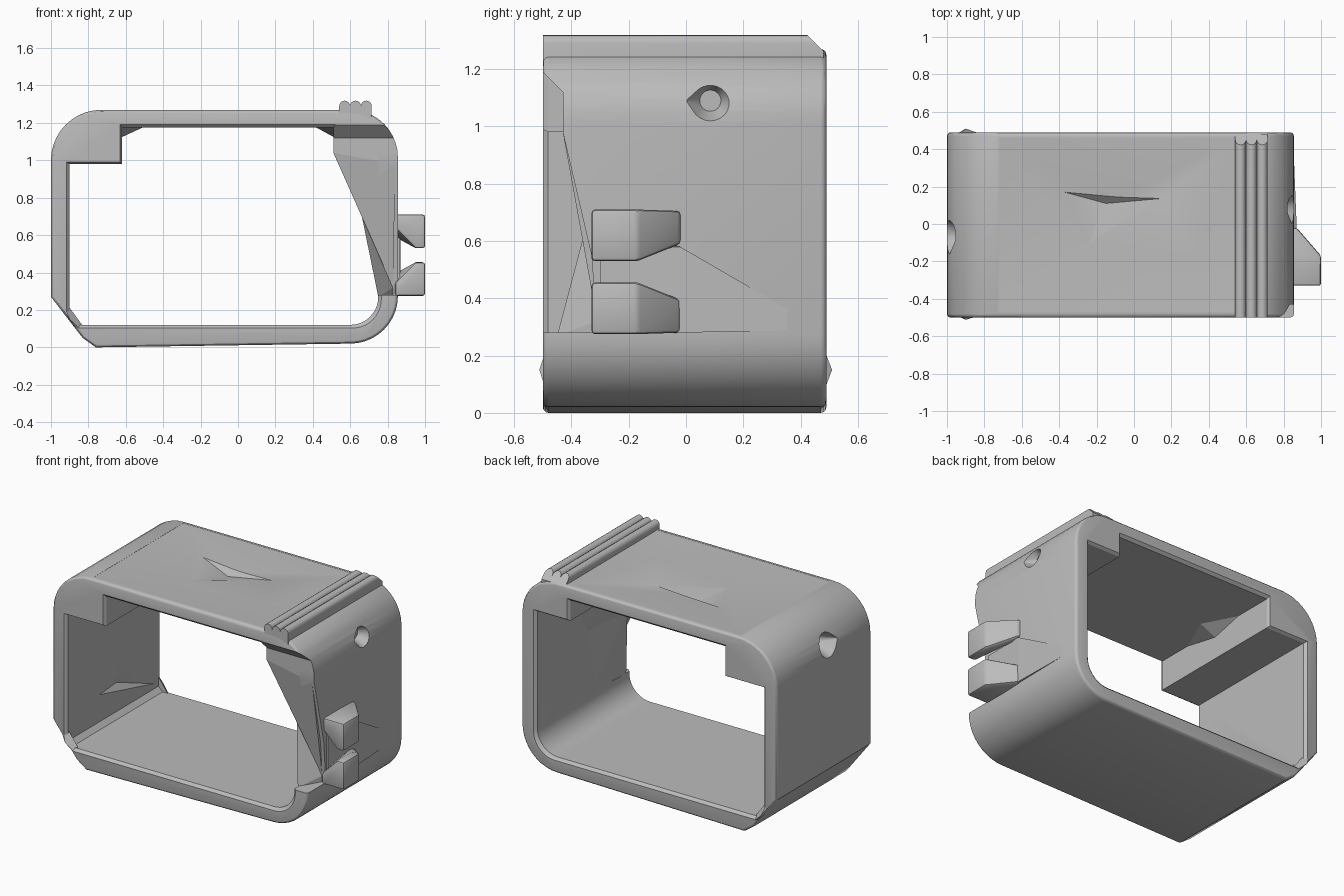
import bpy, bmesh
from math import sin, cos, pi, radians

old = bpy.data.objects.get("Cube")
if old:
    bpy.data.objects.remove(old, do_unlink=True)

grey = bpy.data.materials.new("plain grey")
grey.use_nodes = True
COLOR = (0.5, 0.5, 0.5, 1)
grey.diffuse_color = COLOR
grey.node_tree.nodes["Principled BSDF"].inputs["Base Color"].default_value = COLOR

FRONT, BACK = -0.5, 0.49


def arc(cx, cz, r, start, end, n=10):
    angles = [radians(start + (end - start) * i / n) for i in range(n + 1)]
    return [(cx + r * cos(a), cz + r * sin(a)) for a in angles]


def finish(name, bm):
    bmesh.ops.recalc_face_normals(bm, faces=bm.faces)
    mesh = bpy.data.meshes.new(name)
    bm.to_mesh(mesh)
    bm.free()
    mesh.materials.append(grey)
    ob = bpy.data.objects.new(name, mesh)
    bpy.context.collection.objects.link(ob)
    return ob


def prism(name, profile, start, end, axis="y", rounding=0, end_profile=None):
    """Extrude an (x, z) profile along y, or a (y, z) profile along x."""
    bm = bmesh.new()
    place = (lambda p, d: (p[0], d, p[1])) if axis == "y" else (lambda p, d: (d, p[0], p[1]))
    a = [bm.verts.new(place(p, start)) for p in profile]
    b = [bm.verts.new(place(p, end)) for p in end_profile or profile]
    caps = [bm.faces.new(a), bm.faces.new(b[::-1])]
    for i in range(len(a)):
        j = (i + 1) % len(a)
        bm.faces.new((a[i], a[j], b[j], b[i]))
    if rounding:
        bmesh.ops.recalc_face_normals(bm, faces=bm.faces)
        bmesh.ops.bevel(bm, geom=[e for f in caps for e in f.edges], offset=rounding,
                        segments=3, profile=0.5, affect="EDGES", clamp_overlap=False)
    return finish(name, bm)


def hull(name, points):
    bm = bmesh.new()
    for p in points:
        bm.verts.new(p)
    res = bmesh.ops.convex_hull(bm, input=bm.verts)
    spare = [g for g in set(res["geom_interior"] + res["geom_unused"])
             if isinstance(g, bmesh.types.BMVert)]
    bmesh.ops.delete(bm, geom=spare, context="VERTS")
    bmesh.ops.dissolve_limit(bm, angle_limit=radians(1), verts=bm.verts, edges=bm.edges)
    return finish(name, bm)


def activate(ob):
    bpy.ops.object.select_all(action="DESELECT")
    ob.select_set(True)
    bpy.context.view_layer.objects.active = ob


def cut(ob, cutter):
    mod = ob.modifiers.new("cut", "BOOLEAN")
    mod.operation, mod.solver, mod.object = "DIFFERENCE", "EXACT", cutter
    activate(ob)
    bpy.ops.object.modifier_apply(modifier=mod.name)
    bpy.data.objects.remove(cutter, do_unlink=True)


# Frame: shell with rounded rims minus the stepped opening
outer = (arc(0.6, 0.275, 0.255, -90, 0) + arc(0.6, 1.015, 0.255, 0, 90)
         + arc(-0.73, 1.0, 0.27, 90, 180)
         + [(-1, 0.27), (-0.9, 0.14), (-0.83, 0.05), (-0.76, 0)])
inner = ([(-0.9, 0.15), (-0.87, 0.12)] + arc(0.6, 0.27, 0.15, -90, 0)
         + [(0.75, 1.04), (0.51, 1.04), (0.51, 1.175),
            (-0.62, 1.175), (-0.62, 0.98), (-0.9, 0.98)])
frame = prism("frame", outer, FRONT, BACK, rounding=0.02)
cut(frame, prism("opening", inner, -1, 1))

# Eased inner edges of the opening at both ends
flared = [(-0.075 + (x + 0.075) * 1.022, 0.65 + (z - 0.65) * 1.035) for x, z in inner]
for edge, inward in ((FRONT, 0.018), (BACK, -0.018)):
    cut(frame, prism("flare", inner, edge + inward, edge - inward * 0.1, end_profile=flared))

# Recess in the front of the left wall
recess = [(-0.6, 0.28), (-0.31, 0.28), (-0.33, 0.55), (-0.43, 0.98),
          (-0.43, 1.12), (-0.5, 1.19), (-0.6, 1.29)]
cut(frame, prism("recess", recess, 0.505, 1.1, "x"))

# Tapered blind holes, one in each side wall
for side, y, z, r0, face, floor in ((1, 0.085, 1.09, 0.078, 0.87, 0.785),
                                    (-1, -0.06, 1.085, 0.09, 1.01, 0.89)):
    pts = [(side * x, y + r * cos(k * pi / 12), z + r * sin(k * pi / 12))
           for x, r in ((face, r0), (floor, 0.037)) for k in range(24)]
    pts.append((side * face, y - r0 * 1.3, z))
    cut(frame, hull("hole", pts))

# Shallow faceted dents in the top
rim = [(x, y, z) for x in (-0.72, 0.56) for y in (-0.47, 0.46) for z in (1.269, 1.3)]
cut(frame, hull("dent", rim + [(-0.25, -0.12, 1.23), (0.33, -0.19, 1.25), (-0.1, 0.13, 1.24)]))
cut(frame, hull("crease", [(-0.48, 0.2, 1.268), (0.28, 0.148, 1.268),
                           (-0.15, 0.11, 1.205), (-0.25, -0.11, 1.235)]))

# Triangular dent low on the inside of the right wall
cut(frame, hull("inner_dent", [(-0.895, -0.18, 0.33), (-0.895, 0.1, 0.42),
                               (-0.895, 0.45, 0.17), (-0.94, 0.08, 0.31)]))

# Slanted web behind the recess, thick above and tapering to the wall below
knee, foot = (0.65, -0.32, 0.76), (0.83, -0.31, 0.32)
hull("upper_left_web", [
    knee, foot, (0.51, -0.43, 1.12), (0.51, -0.43, 1.04), (0.83, -0.43, 1.1),
    (0.84, -0.43, 0.98), (0.77, 0.15, 1.06), (0.77, 0.0, 0.7)])
hull("lower_left_web", [
    knee, foot, (0.75, -0.45, 0.27), (0.83, -0.31, 0.26),
    (0.77, 0.0, 0.7), (0.77, -0.1, 0.27)])

# Small fins where the ceiling meets the corner blocks
for name, x0, x1 in (("right_ceiling_fin", -0.63, -0.5), ("left_ceiling_fin", 0.52, 0.41)):
    hull(name, [(x0, -0.3, 1.18), (x0, 0.0, 1.12), (x0, 0.25, 1.18), (x1, 0.0, 1.18), (x0, 0.0, 1.19)])

# Three grip ridges, sloped off at the back
scallops = [p for cx in (0.686, 0.628, 0.57) for p in arc(cx, 1.29, 0.029, 0, 180, 8)[:-1]]
ridges = prism("grip_ridges", scallops + [(0.541, 1.29), (0.541, 1.2), (0.715, 1.2)],
               FRONT, BACK - 0.01)
cut(ridges, prism("slope", [(0.42, 1.322), (0.6, 1.142), (0.6, 1.4), (0.42, 1.4)], 0.4, 0.85, "x"))

# Pair of facing clip jaws on the left wall
jaw = [(0.84, 0.71), (1, 0.71), (1, 0.53), (0.95, 0.53), (0.84, 0.64)]
tail = [(0.84, -0.02, 0.705), (0.87, -0.02, 0.705), (0.87, -0.02, 0.59), (0.84, -0.02, 0.59)]
jaws = []
for name, flip in (("upper_clip_jaw", False), ("lower_clip_jaw", True)):
    pts = [(x, y, z) for x, z in jaw for y in (-0.33, -0.17)] + tail
    ob = hull(name, [(x, y, 0.985 - z if flip else z) for x, y, z in pts])
    bev = ob.modifiers.new("soft edges", "BEVEL")
    bev.width, bev.segments, bev.limit_method = 0.015, 2, "ANGLE"
    activate(ob)
    bpy.ops.object.modifier_apply(modifier=bev.name)
    jaws.append(ob)

# Faceted pad under the clip
hull("clip_pad", [
    (0.865, -0.3, 0.28), (0.865, -0.3, 0.58), (0.87, -0.02, 0.58), (0.87, -0.02, 0.28),
    (0.86, 0.13, 0.33), (0.85, 0.48, 0.29), (0.84, -0.3, 0.28), (0.84, -0.3, 0.6)])

# Slight bulges on the lower right corner at both ends
for name, y, tip in (("front_corner_bulge", -0.47, -0.512), ("back_corner_bulge", 0.46, 0.51)):
    hull(name, [(-0.985, y, 0.28), (-0.95, y, 0.28), (-0.76, y, 0.02), (-0.81, y, 0.04),
                (-0.9, y, 0.145), (-0.84, y, 0.1), (-0.905, y, 0.15), (-0.9, tip, 0.15)])

for ob in [frame, ridges] + jaws:
    activate(ob)
    bpy.ops.object.shade_smooth_by_angle(angle=radians(30))
